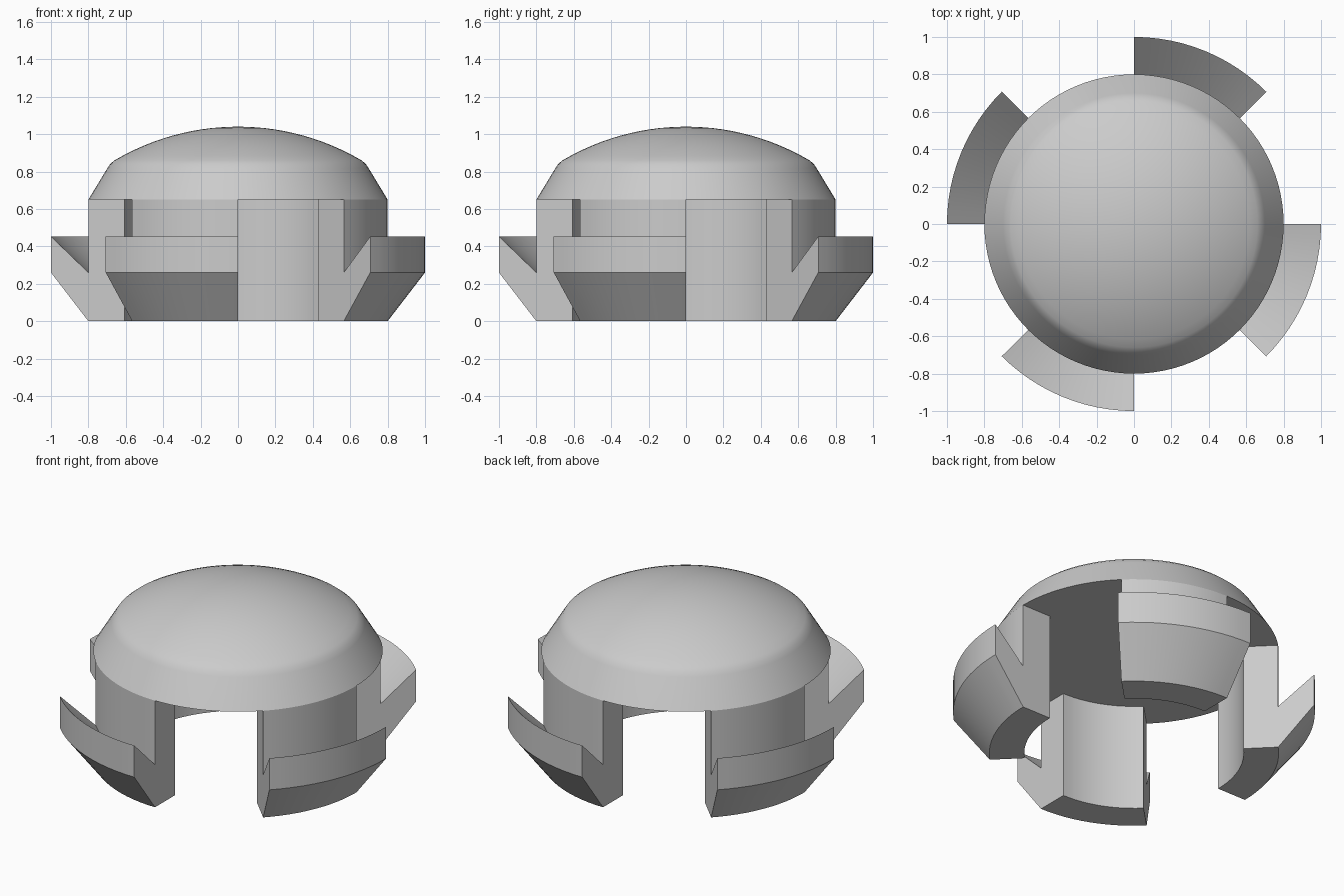
import bpy, bmesh, math
from mathutils import Vector

if "Cube" in bpy.data.objects:
    bpy.data.objects.remove(bpy.data.objects["Cube"])

grey = bpy.data.materials.new("light_grey")
grey.diffuse_color = (0.6, 0.6, 0.6, 1)
grey.use_nodes = True
grey.node_tree.nodes["Principled BSDF"].inputs["Base Color"].default_value = grey.diffuse_color


def sweep(name, profile, start, angle, steps, solid_sector):
    """Turn an (r, z) profile about the z axis from start through angle."""
    bm = bmesh.new()
    c, s = math.cos(start), math.sin(start)
    verts = [bm.verts.new((r * c, r * s, z)) for r, z in profile]
    edges = [bm.edges.new(p) for p in zip(verts, verts[1:])]
    if solid_sector:
        edges.append(bm.edges.new((verts[-1], verts[0])))
    bmesh.ops.spin(bm, geom=verts + edges, cent=Vector(), axis=(0, 0, 1),
                   angle=angle, steps=steps, use_duplicate=False)
    bmesh.ops.remove_doubles(bm, verts=bm.verts, dist=1e-4)
    if solid_sector:  # flat end faces
        rim = [e for e in bm.edges if e.is_boundary]
        bmesh.ops.holes_fill(bm, edges=rim, sides=0)
    bmesh.ops.recalc_face_normals(bm, faces=bm.faces)
    mesh = bpy.data.meshes.new(name)
    bm.to_mesh(mesh)
    bm.free()
    mesh.materials.append(grey)
    obj = bpy.data.objects.new(name, mesh)
    bpy.context.collection.objects.link(obj)
    bpy.ops.object.select_all(action='DESELECT')
    obj.select_set(True)
    bpy.context.view_layer.objects.active = obj
    bpy.ops.object.shade_smooth_by_angle(angle=math.radians(30))
    return obj


# Domed cap: flat underside, sloped skirt, softened shoulder, shallow dome
top, edge_r, edge_z = 1.04, 0.66, 0.86
sag = top - edge_z
radius = (edge_r ** 2 + sag ** 2) / (2 * sag)
half = math.asin(edge_r / radius)
dome = [(radius * math.sin(half * (1 - i / 14)),
         top - radius * (1 - math.cos(half * (1 - i / 14)))) for i in range(15)]
cap = [(0, 0.65), (0.8, 0.65), (0.70, 0.815), (0.684, 0.84)] + dome
sweep("domed_cap", cap, 0, math.tau, 96, False)

# Four snap legs, each an eighth of a ring with an outward barb
leg = [(0.607, 0), (0.8, 0), (1, 0.26), (1, 0.453),
       (0.8, 0.26), (0.8, 0.65), (0.607, 0.65)]
for k in range(4):
    sweep(f"snap_leg_{k + 1}", leg, math.radians(45 + 90 * k),
          math.radians(45), 12, True)
